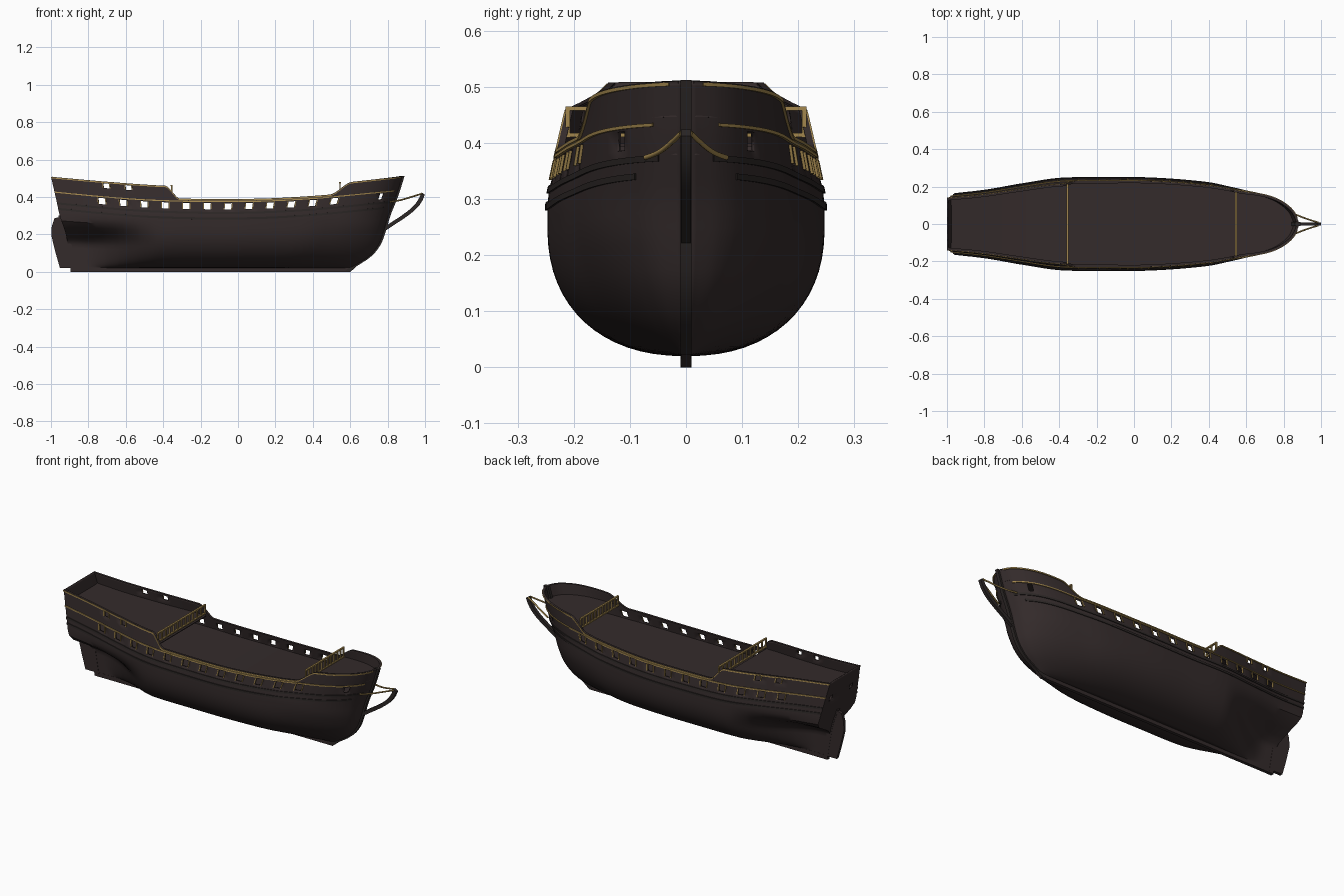
import bpy, bmesh, math
from mathutils import Vector

if "Cube" in bpy.data.objects:
    bpy.data.objects.remove(bpy.data.objects["Cube"])


def material(name, rgb):
    m = bpy.data.materials.new(name)
    m.diffuse_color = (*rgb, 1)
    m.use_nodes = True
    m.node_tree.nodes["Principled BSDF"].inputs["Base Color"].default_value = m.diffuse_color
    return m


TIMBER = material("dark_timber", (0.034, 0.024, 0.024))
TAR = material("tarred_timber", (0.025, 0.020, 0.019))
GOLD = material("gilded_trim", (0.36, 0.24, 0.075))


def curve(pts):
    """Smooth interpolation through (x, value) points."""
    n = len(pts)
    slope = []
    for i in range(n):
        a, b = pts[max(i - 1, 0)], pts[min(i + 1, n - 1)]
        slope.append((b[1] - a[1]) / (b[0] - a[0]))

    def f(x):
        x = min(max(x, pts[0][0]), pts[-1][0])
        i = next(k for k in range(n - 1) if x <= pts[k + 1][0])
        (x0, y0), (x1, y1) = pts[i], pts[i + 1]
        h = x1 - x0
        t = (x - x0) / h
        return (y0 * (2*t**3 - 3*t*t + 1) + h * slope[i] * (t**3 - 2*t*t + t)
                + y1 * (3*t*t - 2*t**3) + h * slope[i + 1] * (t**3 - t*t))
    return f


def smooth(a, b, x):
    t = min(max((x - a) / (b - a), 0), 1)
    return t * t * (3 - 2 * t)


# Hull lines
X0, X1 = -0.975, 0.845
beam = curve([(X0, .165), (-.8, .183), (-.6, .215), (-.4, .243), (-.15, .246), (.1, .245), (.4, .223),
              (.55, .195), (.65, .170), (.73, .138), (.79, .098), (.825, .058), (X1, .008)])
stern_x = curve([(0, -.885), (.2, -.92), (.29, -.95), (.40, X0), (.51, -1)])
bow_x = curve([(0, .59), (.02, .61), (.08, .70), (.14, .75), (.2, .775), (.3, .805), (.4, X1), (.51, .88)])
port_z = curve([(X0, .402), (-.73, .378), (-.5, .361), (-.275, .353), (-.05, .351), (.175, .355), (.405, .368),
                (.52, .378), (.76, .402), (X1, .41)])
line_z = lambda x: port_z(x) + .024


def sheer(x):
    mid = line_z(x) + .013
    aft = .46 + .047 * max(0, (-.4 - x) / .575) ** 1.2
    fore = .475 + .035 * (x - .55) / .3
    return mid + (aft - mid) * (1 - smooth(-.39, -.31, x)) + (fore - mid) * smooth(.49, .59, x)


def skin(x, z):
    """Point on the hull side (positive y) for a station and height."""
    u = (x - X0) / (X1 - X0)
    t = min(max((z - .02) / .23, 0), 1)
    full = (1 - (1 - t) ** 2.25) ** (1 / 2.25)
    w = 1 - smooth(-.95, -.42, x)
    s = full * (1 - w) + smooth(.14, .275, z) * w
    v = .35 * smooth(.3, .85, x)
    s = s * (1 - v) + t * v
    s *= 1 - .85 * max(0, z - .30) * (1 - smooth(.45, .8, x))
    return Vector((stern_x(z) + u * (bow_x(z) - stern_x(z)), max(beam(x) * s, .008), z))


def make(name, verts, faces, mat, mirror=False, thick=0, fix=True, flat=False):
    bm = bmesh.new()
    vs = [bm.verts.new(v) for v in verts]
    for f in faces:
        bm.faces.new([vs[i] for i in f])
    if fix:
        bmesh.ops.recalc_face_normals(bm, faces=bm.faces)
    me = bpy.data.meshes.new(name)
    bm.to_mesh(me)
    bm.free()
    me.materials.append(mat)
    ob = bpy.data.objects.new(name, me)
    bpy.context.collection.objects.link(ob)
    if mirror:
        ob.modifiers.new("mirror", 'MIRROR').use_axis = (False, True, False)
    if thick:
        s = ob.modifiers.new("thickness", 'SOLIDIFY')
        s.thickness, s.offset = thick, -1
    if not flat:
        bpy.context.view_layer.objects.active = ob
        bpy.ops.object.select_all(action='DESELECT')
        ob.select_set(True)
        bpy.ops.object.shade_smooth_by_angle(angle=math.radians(35))
    return ob


# Hull shell with open gun ports
ports = [(-.73 + .1137 * i, .018) for i in range(12)] + [(.765, .010)]
high_ports = [(-.695, .015), (-.58, .015)]
cols = {round(X0 + (X1 - X0) * i / 60, 4) for i in range(61)}
cols |= {round(X1 - .004 * i, 4) for i in range(12)} | {round(a + .01 * i, 4) for a in (-.39, .49) for i in range(10)}
for p, r in ports + high_ports:
    cols = {c for c in cols if abs(c - p) > r + .004 or c == X1} | {round(p - r, 4), round(p + r, 4)}
cols = sorted(cols, reverse=True)
LOW = 20


def row_heights(x):
    p, l, s = port_z(x), line_z(x), sheer(x)
    low = [.02 + (p - .037) * (1 - math.cos(math.pi / 2 * i / LOW)) for i in range(LOW + 1)]
    return low + [p + .017, l] + [l + (s - l) * k for k in (.3, .58, .9, 1)]


half = [[skin(x, z) for z in row_heights(x)] for x in cols]
ring = [[Vector((p.x, -p.y, p.z)) for p in c] for c in half]
for f in (-.7, -.5, 0, .5, .7):
    ring.append([Vector((p.x, f * p.y, p.z)) for p in half[-1]])
ring += half[::-1]
nr, nc = len(half[0]), len(cols)


def is_open(j, i):
    if nc - 1 <= j < nc + 5:
        return i == LOW and j in (nc, nc + 3)
    k = j if j < nc else len(ring) - 2 - j
    mid = (cols[k] + cols[k + 1]) / 2
    inside = lambda group: any(abs(mid - p) < r for p, r in group)
    return (i == LOW and inside(ports)) or (i == LOW + 4 and inside(high_ports))


faces = [(j*nr + i, j*nr + i + 1, (j + 1)*nr + i + 1, (j + 1)*nr + i)
         for j in range(len(ring) - 1) for i in range(nr - 1) if not is_open(j, i)]
make("hull", [v for c in ring for v in c], faces, TIMBER, thick=.008, fix=False)


def strip(name, zf, x0, x1, h, din, dout, mat, n=80):
    """Moulding that follows the hull side, mirrored to both sides."""
    vs, fs = [], []
    for i in range(n + 1):
        x = x0 + (x1 - x0) * i / n
        z = zf(x)
        a, b = skin(max(x - .004, X0), z), skin(min(x + .004, X1), z)
        nor = Vector((-(b.y - a.y), b.x - a.x, 0)).normalized()
        for off, dz in ((-din, -h/2), (dout, -h/2), (dout, h/2), (-din, h/2)):
            p = skin(x, z + dz) + nor * off
            vs.append((p.x, max(p.y, 0), p.z))
    for i in range(n):
        fs += [(4*i + k, 4*i + (k + 1) % 4, 4*i + 4 + (k + 1) % 4, 4*i + 4 + k) for k in range(4)]
    fs += [(0, 1, 2, 3), tuple(4*n + k for k in (3, 2, 1, 0))]
    return make(name, vs, fs, mat, mirror=True)


# Wales, cap rail and gilded mouldings
strip("upper_wale", lambda x: port_z(x) - .036, X0, .83, .011, .003, .004, TAR)
strip("lower_wale", lambda x: port_z(x) - .066, X0, .80, .011, .003, .004, TAR)
strip("cap_rail", lambda x: sheer(x) - .001, X0, X1 - .002, .004, .010, .002, TIMBER, 160)
strip("gilded_rim", lambda x: sheer(x) - .004, X0, X1 - .008, .0065, .002, .005, GOLD, 160)
strip("gilded_line", line_z, X0, .825, .006, .002, .005, GOLD, 100)
jambs = [(p, r, port_z, .034) for p, r in ports[:-1]]
jambs += [(p, r, lambda x: line_z(x) + .74 * (sheer(x) - line_z(x)), .026) for p, r in high_ports]
for p, r, zf, h in jambs:
    for s in (-1, 1):
        c = p + s * (r + .0025)
        strip("port_jamb", zf, c - .0025, c + .0025, h, .002, .005, GOLD, 1)


# Decks
def deck(name, zf, x0, x1, n=60):
    vs = []
    for i in range(n + 1):
        x = x0 + (x1 - x0) * i / n
        p = skin(x, zf(x))
        y = max(p.y - .003, .002)
        vs += [(p.x, -y, p.z), (p.x, y, p.z)]
    make(name, vs, [(2*i, 2*i + 2, 2*i + 3, 2*i + 1) for i in range(n)], TIMBER, thick=.005, flat=True)


deck("main_deck", lambda x: port_z(x) - .026, X0 + .002, .84)
deck("aft_deck", lambda x: line_z(x) + .02, X0 + .002, -.352)
deck("fore_deck", lambda x: line_z(x) + .018, .542, .84)


# Keel, stem, sternpost, rudder and beak as flat timbers
def plank(name, pts, t, mat):
    n = len(pts)
    vs = [(x, s * t, z) for s in (-1, 1) for x, z in pts]
    fs = [tuple(range(n)), tuple(range(2*n - 1, n - 1, -1))]
    fs += [(i, (i + 1) % n, n + (i + 1) % n, n + i) for i in range(n)]
    make(name, vs, fs, mat)


def band(name, front, back, t, mat):
    plank(name, front + back[::-1], t, mat)


plank("keel", [(-.895, 0), (.6, 0), (.63, .024), (-.895, .024)], .009, TIMBER)
zs = [.004 + .508 * i / 24 for i in range(25)]
band("stem", [(bow_x(z) + .01, z) for z in zs], [(bow_x(z) - .02, z) for z in zs], .0095, TAR)
zs = [.30 * i / 8 for i in range(9)]
band("sternpost", [(stern_x(z) + .02, z) for z in zs], [(stern_x(z) - .008, z) for z in zs], .0095, TIMBER)
plank("rudder", [(-.89, .02), (-.952, .02), (-.975, .10), (-.997, .19), (-.996, .24), (-.982, .285),
                 (-.95, .295), (-.922, .2), (-.904, .1)], .0085, TIMBER)
beak = curve([(.775, .225), (.83, .262), (.89, .302), (.94, .342), (.97, .378), (.99, .42)])
bx = [.775 + .215 * i / 16 for i in range(17)]
band("beak", [(x + .010 * min(1, (.99 - x) / .02 + .9), beak(x) - .008) for x in bx],
     [(x - .008, beak(x) + .004) for x in bx], .009, TAR)


# Gilded head rails sweeping from bow to beak
for s in (-1, 1):
    cu = bpy.data.curves.new("head_rail", 'CURVE')
    cu.dimensions, cu.bevel_depth, cu.bevel_resolution = '3D', .0045, 2
    sp = cu.splines.new('NURBS')
    path = [(.815, .072, .374), (.86, .052, .38), (.92, .028, .398), (.984, .008, .418)]
    sp.points.add(len(path) - 1)
    for q, (x, y, z) in zip(sp.points, path):
        q.co = (x, s * y, z, 1)
    sp.use_endpoint_u, sp.order_u = True, 3
    cu.materials.append(GOLD)
    bpy.context.collection.objects.link(bpy.data.objects.new("head_rail", cu))


# Balustrades at the deck breaks
def box(name, c, d):
    vs = [(c[0] + i*d[0]/2, c[1] + j*d[1]/2, c[2] + k*d[2]/2) for i in (-1, 1) for j in (-1, 1) for k in (-1, 1)]
    make(name, vs, [(0, 1, 3, 2), (4, 6, 7, 5), (0, 4, 5, 1), (2, 3, 7, 6), (0, 2, 6, 4), (1, 5, 7, 3)], GOLD)


for x, z0, z1 in ((-.355, .410, .461), (.545, .420, .476)):
    w = skin(x, z0).y - .008
    for z in (z0 + .004, z1):
        box("balustrade_rail", (x, 0, z), (.010, 2 * w, .007))
    n = 12
    for i in range(n + 1):
        box("baluster", (x, -w + .004 + (2*w - .008) * i / n, (z0 + z1) / 2), (.007, .008, z1 - z0))
